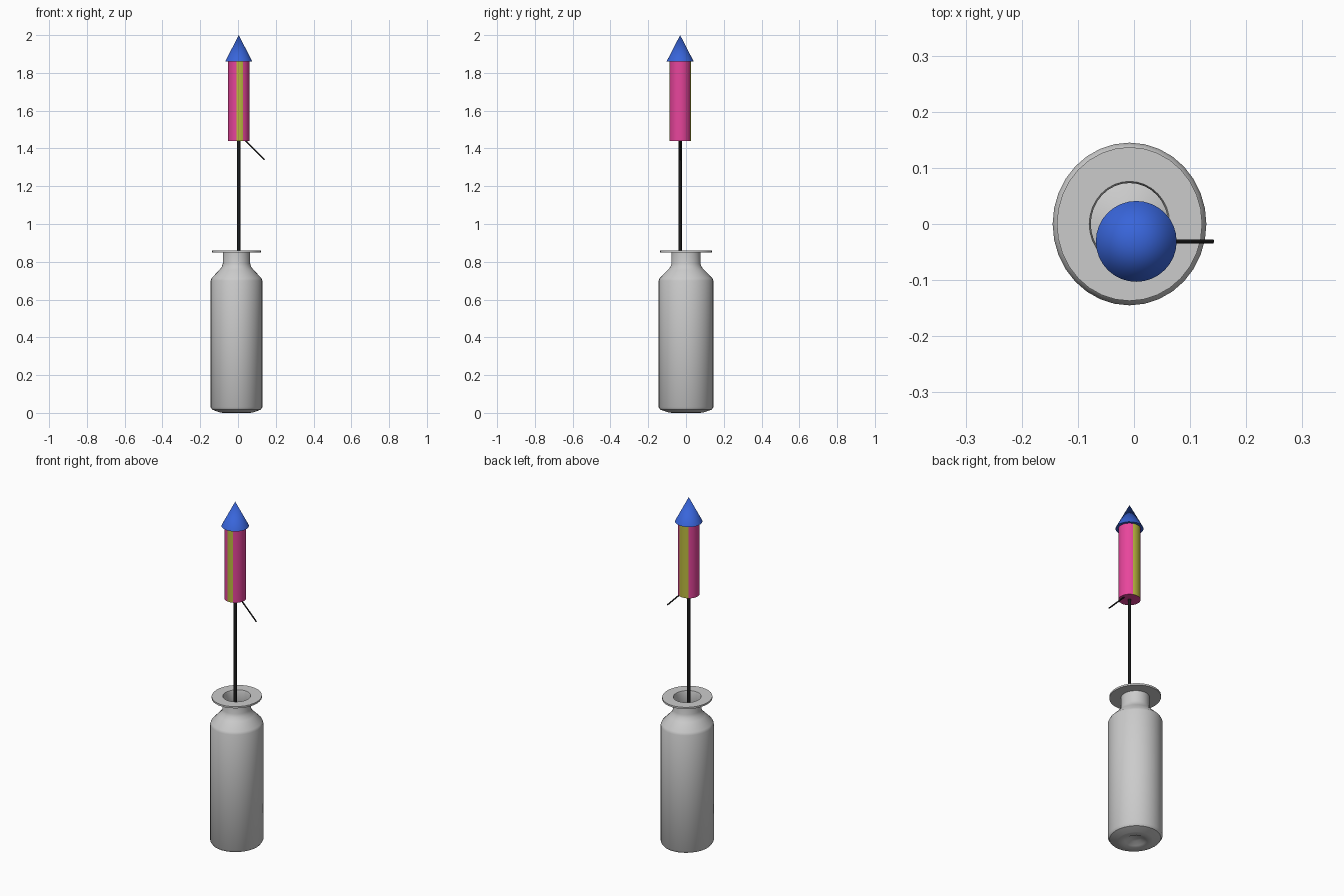
import bpy, bmesh, math
from mathutils import Vector

if "Cube" in bpy.data.objects:
    bpy.data.objects.remove(bpy.data.objects["Cube"])

RX, RY = 0.004, -0.031  # rocket axis
SIDES = 32


def material(name, rgb):
    m = bpy.data.materials.new(name)
    m.diffuse_color = (*rgb, 1)
    m.use_nodes = True
    m.node_tree.nodes["Principled BSDF"].inputs["Base Color"].default_value = m.diffuse_color
    return m


def smooth(ob, angle=35):
    bpy.ops.object.select_all(action='DESELECT')
    ob.select_set(True)
    bpy.context.view_layer.objects.active = ob
    bpy.ops.object.shade_smooth_by_angle(angle=math.radians(angle))


def lathe(name, profile, loc=(0, 0, 0), scale=(1, 1), mats=()):
    """Revolve (radius, z) points about z; both profile ends lie on the axis."""
    bm = bmesh.new()
    verts = [bm.verts.new((r, 0, z)) for r, z in profile]
    edges = [bm.edges.new(p) for p in zip(verts, verts[1:])]
    bmesh.ops.spin(bm, geom=verts + edges, cent=(0, 0, 0), axis=(0, 0, 1),
                   angle=2 * math.pi, steps=SIDES, use_merge=False)
    bmesh.ops.remove_doubles(bm, verts=bm.verts, dist=1e-5)
    bmesh.ops.recalc_face_normals(bm, faces=bm.faces)
    for v in bm.verts:
        v.co.x *= scale[0]
        v.co.y *= scale[1]
    me = bpy.data.meshes.new(name)
    bm.to_mesh(me)
    bm.free()
    ob = bpy.data.objects.new(name, me)
    ob.location = loc
    bpy.context.collection.objects.link(ob)
    for m in mats:
        me.materials.append(m)
    smooth(ob)
    return ob


def rod(name, a, b, r, mat):
    a, b = Vector(a), Vector(b)
    d = b - a
    bpy.ops.mesh.primitive_cylinder_add(vertices=12, radius=r, depth=d.length,
                                        location=(a + b) / 2)
    ob = bpy.context.object
    ob.name = name
    ob.rotation_euler = d.to_track_quat('Z', 'Y').to_euler()
    ob.data.materials.append(mat)
    smooth(ob)


pink = material("pink", (0.8, 0.06, 0.33))
yellow = material("yellow", (0.50, 0.48, 0.05))
blue = material("blue", (0.04, 0.13, 0.7))
black = material("black", (0.01, 0.01, 0.01))

# Thin-walled bottle: outside from the base up, over the lip, back down inside
lathe("bottle", [
    (0, 0.022), (0.03, 0.02), (0.055, 0.006), (0.075, 0), (0.095, 0.003),
    (0.136, 0.017), (0.145, 0.03), (0.145, 0.70), (0.139, 0.714),
    (0.098, 0.755), (0.083, 0.772), (0.077, 0.79), (0.076, 0.85),
    (0.137, 0.85), (0.137, 0.86), (0.076, 0.86), (0.073, 0.85),
    (0.073, 0.79), (0.079, 0.77), (0.094, 0.752), (0.136, 0.711),
    (0.142, 0.70), (0.142, 0.032), (0.133, 0.021), (0.075, 0.006),
    (0.03, 0.024), (0, 0.026)], loc=(-0.008, 0, 0), scale=(0.945, 1))

# Rocket tube with two yellow stripes
tube = lathe("rocket_tube", [(0, 1.44), (0.057, 1.44), (0.057, 1.86), (0, 1.86)],
             loc=(RX, RY, 0), mats=(pink, yellow))
for p in tube.data.polygons:
    if abs(p.normal.z) < 0.5:
        a = math.degrees(math.atan2(p.normal.y, p.normal.x)) % 360
        if 64 < a < 124 or 258 < a < 293:
            p.material_index = 1

# Nose cone
lathe("nose_cone", [(0, 1.86), (0.072, 1.86), (0, 2.0)], loc=(RX, RY, 0), mats=(blue,))

# Guide stick reaching down into the bottle, and the fuse
rod("guide_stick", (RX, RY, 0.03), (RX, RY, 1.45), 0.009, black)
rod("fuse", (0.03, RY, 1.452), (0.14, RY, 1.34), 0.0038, black)
